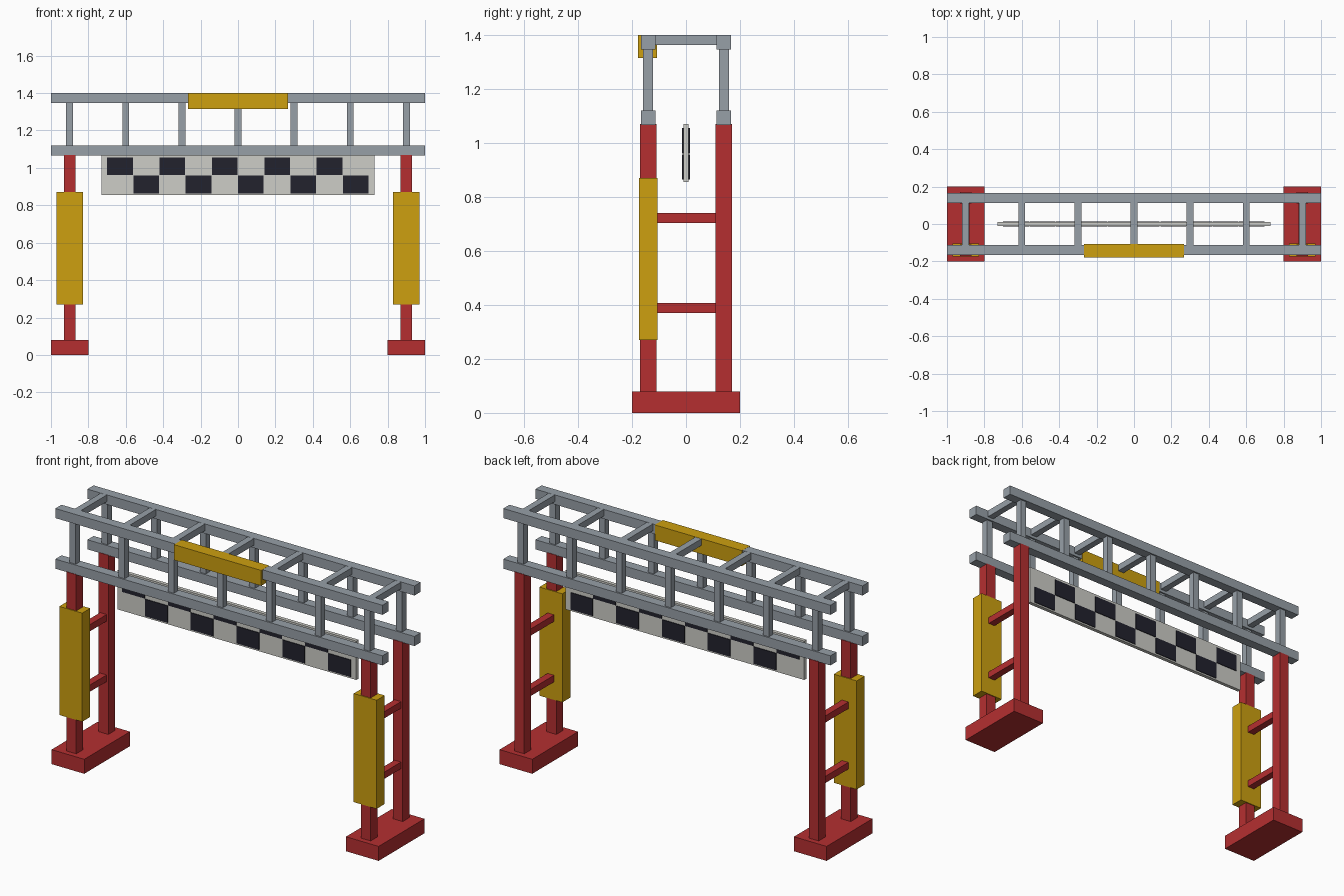
import bpy
import bmesh
from mathutils import Matrix, Vector

cube = bpy.data.objects.get("Cube")
if cube:
    bpy.data.objects.remove(cube, do_unlink=True)


def material(name, r, g, b):
    mat = bpy.data.materials.new(name)
    mat.use_nodes = True
    mat.diffuse_color = (r, g, b, 1)
    mat.node_tree.nodes["Principled BSDF"].inputs["Base Color"].default_value = (r, g, b, 1)
    return mat


steel = material("steel grey", 0.31, 0.35, 0.39)
red = material("red paint", 0.46, 0.028, 0.03)
yellow = material("yellow padding", 0.61, 0.35, 0.005)
white = material("banner white", 0.61, 0.61, 0.57)
black = material("banner black", 0.016, 0.016, 0.027)


def boxes(name, mat, items):
    """One object made of boxes, each given as (centre, size)."""
    bm = bmesh.new()
    for centre, size in items:
        matrix = Matrix.Translation(centre) @ Matrix.Diagonal(Vector(size)).to_4x4()
        bmesh.ops.create_cube(bm, size=1, matrix=matrix)
    mesh = bpy.data.meshes.new(name)
    bm.to_mesh(mesh)
    bm.free()
    mesh.materials.append(mat)
    obj = bpy.data.objects.new(name, mesh)
    bpy.context.collection.objects.link(obj)
    return obj


# Towers: foot, two posts, two rungs and a front pad on each side
for side, x in (("right", -0.9), ("left", 0.9)):
    boxes(side + "_foot", red, [((x, 0, 0.04), (0.2, 0.4, 0.08))])
    boxes(side + "_posts", red,
          [((x, y, 0.575), (0.06, 0.06, 0.99)) for y in (-0.14, 0.14)])
    boxes(side + "_rungs", red,
          [((x, 0, z), (0.04, 0.22, 0.037)) for z in (0.388, 0.722)])
    boxes(side + "_pad", yellow, [((x, -0.14, 0.57), (0.14, 0.07, 0.6))])

# Overhead truss
stations = [0.3 * i for i in range(-3, 4)]
boxes("truss_rails", steel,
      [((0, y, z), (2, 0.054, 0.053))
       for y in (-0.14, 0.14) for z in (1.094, 1.3735)])
boxes("truss_uprights", steel,
      [((x, y, 1.234), (0.037, 0.037, 0.23))
       for x in stations for y in (-0.14, 0.14)])
boxes("truss_crossbars", steel,
      [((x, 0, 1.381), (0.037, 0.23, 0.037)) for x in stations])

# Header pad on the front top rail
boxes("header_pad", yellow, [((0, -0.143, 1.358), (0.533, 0.07, 0.085))])

# Hanging banner with raised checks on both faces
boxes("banner", white, [((0, 0, 0.9625), (1.46, 0.02, 0.215))])
checks = []
for column in range(10):
    z = 1.008 if column % 2 == 0 else 0.911
    x = -0.7 + 0.14 * column + 0.069
    for y in (-0.0115, 0.0115):
        checks.append(((x, y, z), (0.137, 0.005, 0.094)))
boxes("banner_checks", black, checks)
